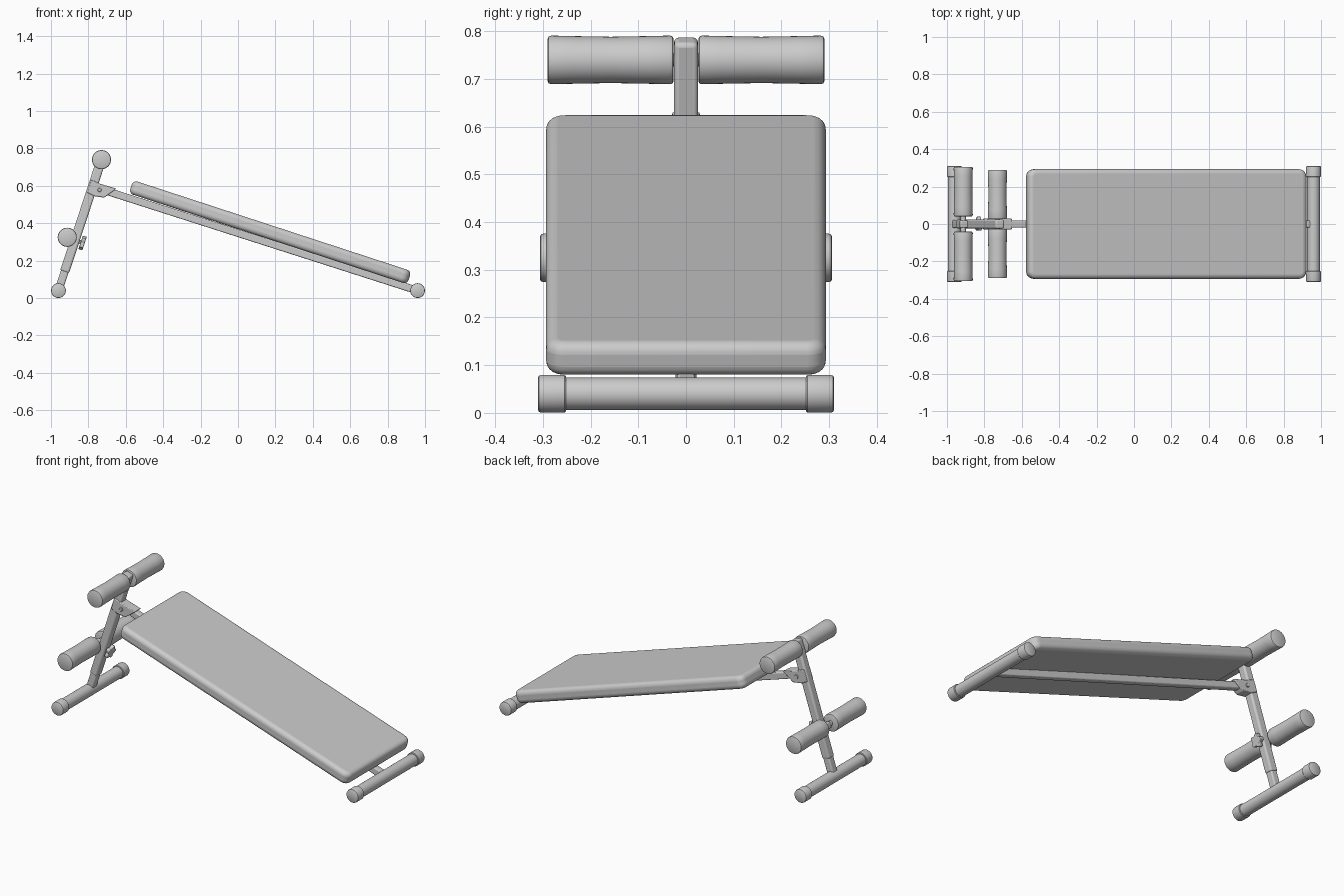
import bpy, bmesh, math
from mathutils import Vector, Matrix

if "Cube" in bpy.data.objects:
    bpy.data.objects.remove(bpy.data.objects["Cube"])


def finish(name, bm, matrix=None, bevel=0.0, segments=3):
    """Turn a bmesh into a smooth-by-angle object with an optional edge bevel."""
    bmesh.ops.recalc_face_normals(bm, faces=bm.faces)
    mesh = bpy.data.meshes.new(name)
    bm.to_mesh(mesh)
    bm.free()
    ob = bpy.data.objects.new(name, mesh)
    bpy.context.collection.objects.link(ob)
    if matrix:
        ob.matrix_world = matrix
    if bevel:
        mod = ob.modifiers.new("bevel", "BEVEL")
        mod.width, mod.segments = bevel, segments
        mod.limit_method, mod.angle_limit = "ANGLE", math.radians(40)
    bpy.ops.object.select_all(action="DESELECT")
    ob.select_set(True)
    bpy.context.view_layer.objects.active = ob
    bpy.ops.object.shade_smooth_by_angle(angle=math.radians(35))
    return ob


def bar(name, a, b, width, depth, bevel=0.008):
    """Rectangular bar between two (x, z) points; width is along y."""
    a, b = Vector((a[0], 0, a[1])), Vector((b[0], 0, b[1]))
    d = b - a
    bm = bmesh.new()
    bmesh.ops.create_cube(bm, size=1)
    bmesh.ops.scale(bm, vec=(depth, width, d.length), verts=bm.verts)
    rot = Matrix.Rotation(math.atan2(d.x, d.z), 4, "Y")
    return finish(name, bm, Matrix.Translation((a + b) / 2) @ rot, bevel)


def lathe(name, x, z, profile, steps=40):
    """Revolve (y, radius) points about a y-parallel axis through (x, z)."""
    bm = bmesh.new()
    rings = []
    for y, r in profile:
        rings.append([bm.verts.new((r * math.cos(2 * math.pi * i / steps), y,
                                    r * math.sin(2 * math.pi * i / steps)))
                      for i in range(steps)])
    for p, q in zip(rings, rings[1:]):
        for i in range(steps):
            j = (i + 1) % steps
            bm.faces.new((p[i], p[j], q[j], q[i]))
    bm.faces.new(rings[0])
    bm.faces.new(rings[-1])
    return finish(name, bm, Matrix.Translation((x, 0, z)))


def prism(name, points, half, matrix=None, bevel=0.004):
    """Extrude an (x, z) outline symmetrically along y."""
    bm = bmesh.new()
    face = bm.faces.new([bm.verts.new((x, -half, z)) for x, z in points])
    out = bmesh.ops.extrude_face_region(bm, geom=[face])
    verts = [v for v in out["geom"] if isinstance(v, bmesh.types.BMVert)]
    bmesh.ops.translate(bm, vec=(0, 2 * half, 0), verts=verts)
    return finish(name, bm, matrix, bevel, 2)


FOOT, TOP = (-0.96, 0.04), (-0.73, 0.74)
TILT = math.atan2(TOP[0] - FOOT[0], TOP[1] - FOOT[1])


def on_post(z, off=0.0):
    """Point on the post centreline at height z, shifted along its normal."""
    x = FOOT[0] + (z - FOOT[1]) * math.tan(TILT)
    return (x + off * math.cos(TILT), z - off * math.sin(TILT))


# Floor tubes with end caps
for end, x in (("rear", -0.96), ("front", 0.96)):
    lathe(end + "_floor_tube", x, 0.04, [(-0.30, 0.034), (0.30, 0.034)])
    for side, s in (("left", -1), ("right", 1)):
        lathe(f"{end}_foot_cap_{side}", x, 0.04,
              [(s * y, r) for y, r in ((0.252, 0.037), (0.255, 0.0395),
                                       (0.303, 0.0395), (0.308, 0.038), (0.31, 0.035))])

# Upright post: thin lower section and outer sleeve
bar("post_lower", FOOT, on_post(0.2), 0.044, 0.042)
bar("post_sleeve", on_post(0.14), on_post(0.782), 0.05, 0.05, 0.01)

# Sloping main beam and the hinge bracket that joins it to the post
bar("main_beam", (-0.74, 0.584), (0.95, 0.043), 0.038, 0.04, 0.006)
prism("hinge_bracket", [(-0.785, 0.632), (-0.74, 0.612), (-0.65, 0.585),
                        (-0.715, 0.537), (-0.77, 0.545), (-0.808, 0.565)], 0.029)
lathe("hinge_bolt", -0.74, 0.578,
      [(-0.034, 0.009), (-0.032, 0.011), (0.032, 0.011), (0.034, 0.009)], 16)

# Padded board: rounded corners in plan, then rolled edges
bm = bmesh.new()
bmesh.ops.create_cube(bm, size=1)
bmesh.ops.scale(bm, vec=(1.565, 0.586, 0.074), verts=bm.verts)
corners = [e for e in bm.edges if abs(e.verts[0].co.z - e.verts[1].co.z) > 0.01]
bmesh.ops.bevel(bm, geom=corners, offset=0.04, segments=6, profile=0.5, affect="EDGES")
finish("back_pad", bm, Matrix.Translation((0.172, 0, 0.352))
       @ Matrix.Rotation(math.radians(18.1), 4, "Y"), 0.024, 5)

# Foam rollers in pairs on their axles
for level, (x, z), y0, y1 in (("upper", TOP, 0.026, 0.29),
                              ("lower", (-0.913, 0.325), 0.04, 0.306)):
    lathe(level + "_roller_axle", x, z, [(-y1 + 0.02, 0.014), (y1 - 0.02, 0.014)], 20)
    for side, s in (("left", -1), ("right", 1)):
        profile = [(y0, 0.045), (y0 + 0.002, 0.049), (y0 + 0.008, 0.051),
                   (y0 + 0.05, 0.05), ((y0 + y1) / 2, 0.0485), (y1 - 0.05, 0.05),
                   (y1 - 0.008, 0.051), (y1 - 0.002, 0.049), (y1, 0.045)]
        lathe(f"{level}_roller_{side}", x, z, [(s * y, r) for y, r in profile])

# Saddle holding the lower axle against the post
bar("lower_axle_saddle", on_post(0.31, -0.063), on_post(0.31, -0.015), 0.04, 0.036, 0.006)

# Star-shaped locking knob and its stem
star = []
for i in range(40):
    a = 2 * math.pi * i / 40
    r = 0.034 + 0.006 * math.cos(5 * a)
    star.append((r * math.cos(a), r * math.sin(a)))
kx, kz = on_post(0.308, 0.043)
axis = Matrix.Rotation(TILT, 4, "Y") @ Matrix.Rotation(math.pi / 2, 4, "Z")
prism("locking_knob", star, 0.011, Matrix.Translation((kx, 0, kz)) @ axis, 0.003)
bar("knob_stem", on_post(0.308, 0.0), on_post(0.308, 0.045), 0.022, 0.022, 0.004)
